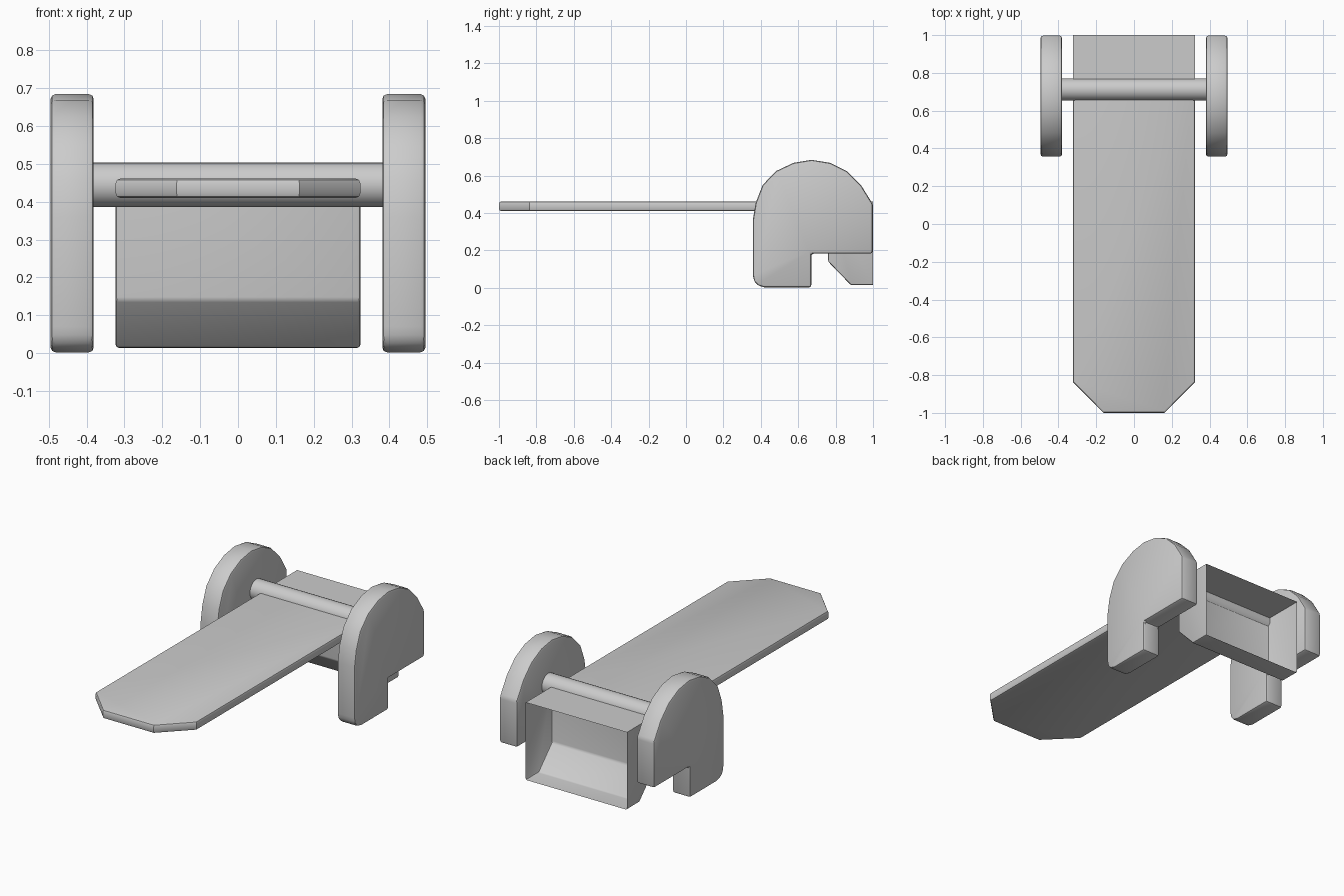
import bpy, bmesh, math
from mathutils import Vector

if "Cube" in bpy.data.objects:
    bpy.data.objects.remove(bpy.data.objects["Cube"])


def prism(name, pts, lo, hi, place, bevel, keep=lambda e: True, open_face=None):
    """Extrude a 2D profile between lo and hi, round the sharp edges, optionally open one side."""
    bm = bmesh.new()
    a = [bm.verts.new(place(p, lo)) for p in pts]
    b = [bm.verts.new(place(p, hi)) for p in pts]
    bm.faces.new(a)
    bm.faces.new(b)
    n = len(pts)
    for i in range(n):
        j = (i + 1) % n
        bm.faces.new((a[i], a[j], b[j], b[i]))
    bmesh.ops.recalc_face_normals(bm, faces=bm.faces)
    sharp = [e for e in bm.edges if e.calc_face_angle() > math.radians(29) and keep(e)]
    bmesh.ops.bevel(bm, geom=sharp, offset=bevel, segments=2, profile=0.5, affect='EDGES')
    if open_face:
        gone = [f for f in bm.faces if open_face(f)]
        bmesh.ops.delete(bm, geom=gone, context='FACES')
    me = bpy.data.meshes.new(name)
    bm.to_mesh(me)
    bm.free()
    ob = bpy.data.objects.new(name, me)
    bpy.context.collection.objects.link(ob)
    smooth(ob)
    return ob


def smooth(ob):
    bpy.ops.object.select_all(action='DESELECT')
    bpy.context.view_layer.objects.active = ob
    ob.select_set(True)
    bpy.ops.object.shade_smooth_by_angle(angle=math.radians(30))


def on_x(p, t):
    return Vector((t, p[0], p[1]))


def on_z(p, t):
    return Vector((p[0], p[1], t))


def all_y(item, y):
    return all(abs(v.co.y - y) < 1e-4 for v in item.verts)


W = 0.323       # half width of plank and box
JOIN = 0.76     # where plank meets the box

# side plates: arched top, notch at the rear bottom
plate = [(0.67, 0.002), (0.42, 0.002), (0.385, 0.012), (0.364, 0.035), (0.357, 0.07),
         (0.357, 0.36), (0.373, 0.455), (0.41, 0.55), (0.483, 0.625), (0.575, 0.668),
         (0.672, 0.684), (0.77, 0.668), (0.86, 0.624), (0.935, 0.55), (0.997, 0.45),
         (0.997, 0.182), (0.67, 0.182)]
for name, s in (("side_plate_right", 1), ("side_plate_left", -1)):
    prism(name, plate, s * 0.381, s * 0.495, on_x, 0.013)

# plank with clipped front corners
plank = [(-W, JOIN), (-W, -0.838), (-0.162, -1), (0.162, -1), (W, -0.838), (W, JOIN)]
prism("plank", plank, 0.41, 0.461, on_z, 0.012,
      keep=lambda e: not all_y(e, JOIN) and abs(e.verts[0].co.z - e.verts[1].co.z) < 1e-4,
      open_face=lambda f: all_y(f, JOIN))

# hollow box behind the plank, open at the back
box = [(1, 0.461), (JOIN, 0.461), (JOIN, 0.14), (0.882, 0.014), (1, 0.014)]
prism("rear_box", box, -W, W, on_x, 0.008,
      keep=lambda e: not all_y(e, 1) and not all(v.co.z > 0.45 for v in e.verts),
      open_face=lambda f: all_y(f, 1))

# axle rod between the plates
bpy.ops.mesh.primitive_cylinder_add(vertices=24, radius=0.059, depth=0.78,
                                    location=(0, 0.712, 0.445),
                                    rotation=(0, math.pi / 2, 0))
rod = bpy.context.object
rod.name = "axle_rod"
smooth(rod)
